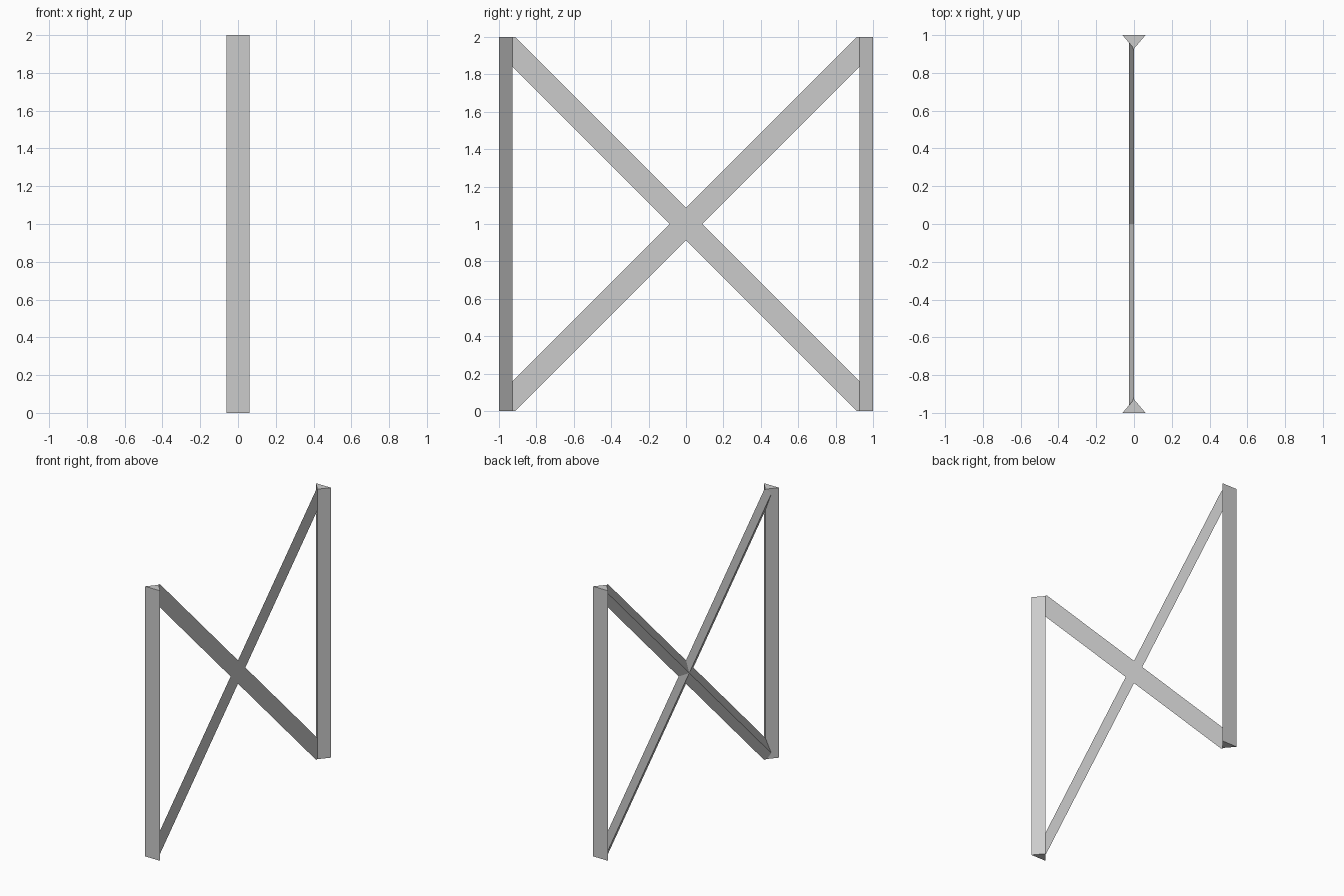
import bpy, bmesh
from mathutils import Vector

cube = bpy.data.objects.get("Cube")
if cube:
    bpy.data.objects.remove(cube, do_unlink=True)

grey = bpy.data.materials.new("light_grey")
grey.use_nodes = True
colour = (0.6, 0.6, 0.6, 1)
grey.diffuse_color = colour
grey.node_tree.nodes["Principled BSDF"].inputs["Base Color"].default_value = colour

HALF, DEPTH = 0.061, 0.072   # post section
RIDGE = 0.027                # brace ridge height


def prism(name, section, path, clips=()):
    """Sweep a triangular section along a straight path, then trim it by planes."""
    bm = bmesh.new()
    face = bm.faces.new([bm.verts.new(p) for p in section])
    ext = bmesh.ops.extrude_face_region(bm, geom=[face], use_keep_orig=True)
    top = [v for v in ext["geom"] if isinstance(v, bmesh.types.BMVert)]
    bmesh.ops.translate(bm, verts=top, vec=path)
    for point, normal in clips:
        geom = bm.verts[:] + bm.edges[:] + bm.faces[:]
        bmesh.ops.bisect_plane(bm, geom=geom, plane_co=point, plane_no=normal, clear_outer=True)
        bmesh.ops.holes_fill(bm, edges=[e for e in bm.edges if e.is_boundary])
    bmesh.ops.recalc_face_normals(bm, faces=bm.faces[:])
    mesh = bpy.data.meshes.new(name)
    bm.to_mesh(mesh)
    bm.free()
    mesh.materials.append(grey)
    obj = bpy.data.objects.new(name, mesh)
    bpy.context.collection.objects.link(obj)


# Upright posts, with the sharp edge pointing inward
for name, s in (("front_post", -1), ("back_post", 1)):
    prism(name, [(-HALF, s, 0), (HALF, s, 0), (0, s * (1 - DEPTH), 0)], Vector((0, 0, 2)))

# Crossed braces: flat on +x, ridged on -x, trimmed inside the posts
trims = [((0, 0, 2), (0, 0, 1)), ((0, 0, 0), (0, 0, -1)),
         ((0, 0.957, 0), (0, 1, 0)), ((0, -0.957, 0), (0, -1, 0))]
for name, s in (("rising_brace", 1), ("falling_brace", -1)):
    along = Vector((0, s, 1)).normalized()
    across = Vector((0, -s, 1)).normalized() * HALF
    start = Vector((0, 0, 1)) - along * 1.5
    section = [start + across, start - across, start + Vector((-RIDGE, 0, 0))]
    prism(name, section, along * 3, trims)
